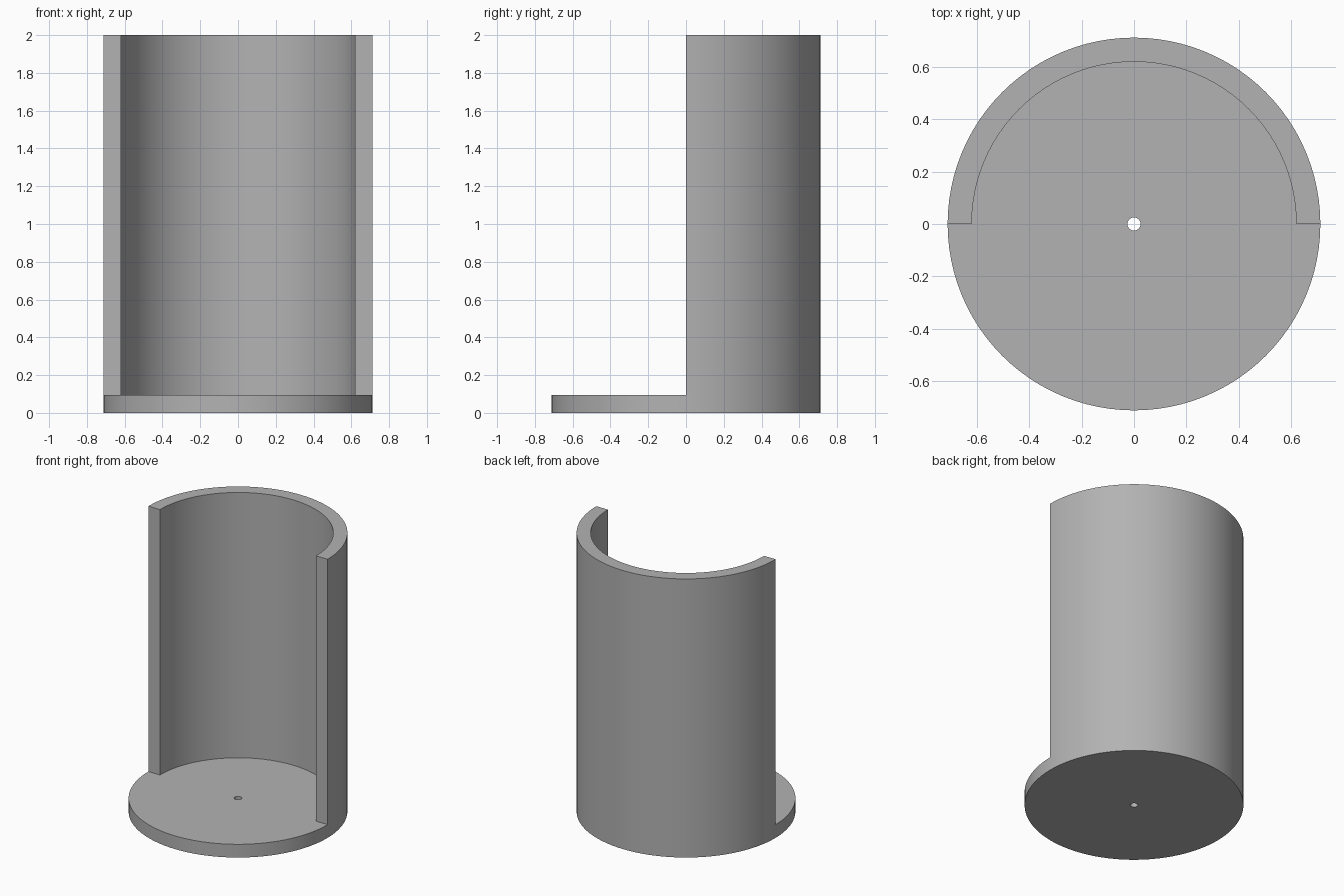
import bpy
import bmesh
import math

cube = bpy.data.objects.get("Cube")
if cube:
    bpy.data.objects.remove(cube, do_unlink=True)

R_OUT, R_IN, R_HOLE = 0.712, 0.62, 0.025
H_BASE, H_TOP = 0.095, 2.0

grey = bpy.data.materials.new("plain grey")
grey.use_nodes = True
grey.diffuse_color = (0.45, 0.45, 0.45, 1)
grey.node_tree.nodes["Principled BSDF"].inputs["Base Color"].default_value = (0.45, 0.45, 0.45, 1)


def ring_sector(name, r0, r1, z0, z1, sweep, steps):
    """Sweep a rectangular section around z, starting at +x."""
    bm = bmesh.new()
    closed = sweep > 2 * math.pi - 1e-6
    section = [(r0, z0), (r1, z0), (r1, z1), (r0, z1)]
    rings = []
    for i in range(steps if closed else steps + 1):
        a = sweep * i / steps
        rings.append([bm.verts.new((r * math.cos(a), r * math.sin(a), z)) for r, z in section])
    for i in range(steps):
        a, b = rings[i], rings[(i + 1) % len(rings)]
        for j in range(4):
            k = (j + 1) % 4
            bm.faces.new((a[j], a[k], b[k], b[j]))
    if not closed:
        bm.faces.new(rings[0])
        bm.faces.new(rings[-1])
    bmesh.ops.recalc_face_normals(bm, faces=bm.faces)
    mesh = bpy.data.meshes.new(name)
    bm.to_mesh(mesh)
    bm.free()
    mesh.materials.append(grey)
    obj = bpy.data.objects.new(name, mesh)
    bpy.context.collection.objects.link(obj)
    bpy.ops.object.select_all(action='DESELECT')
    obj.select_set(True)
    bpy.context.view_layer.objects.active = obj
    bpy.ops.object.shade_smooth_by_angle(angle=math.radians(30))
    return obj


# Round base plate with a small through hole
ring_sector("base_plate", R_HOLE, R_OUT, 0, H_BASE, 2 * math.pi, 96)

# Half-cylinder wall around the back
ring_sector("back_wall", R_IN, R_OUT, H_BASE, H_TOP, math.pi, 48)
